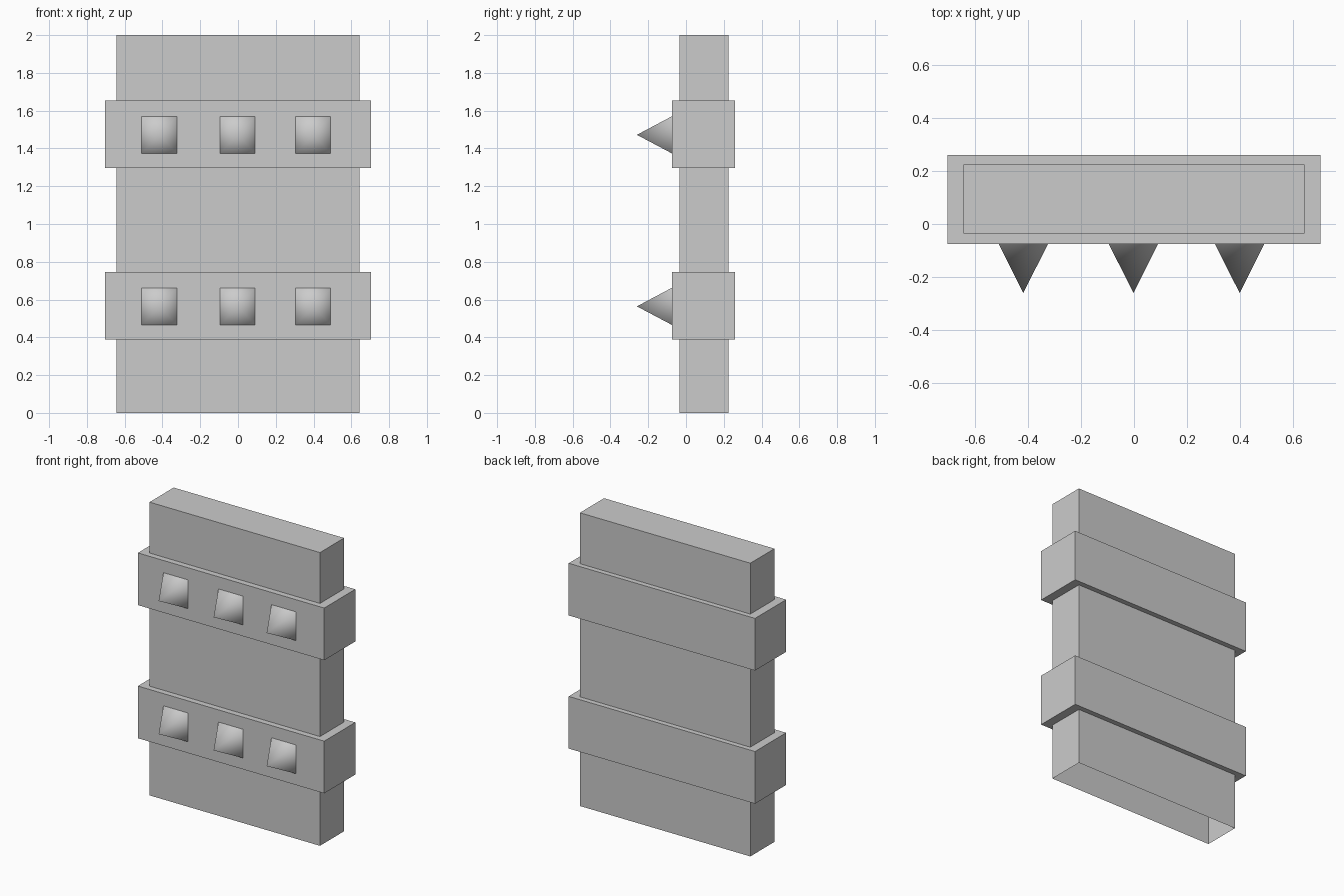
import bpy
import bmesh
from mathutils import Matrix, Vector

if "Cube" in bpy.data.objects:
    bpy.data.objects.remove(bpy.data.objects["Cube"], do_unlink=True)

grey = bpy.data.materials.new("plain_grey")
grey.use_nodes = True
GREY = (0.6, 0.6, 0.6, 1.0)
grey.diffuse_color = GREY
grey.node_tree.nodes["Principled BSDF"].inputs["Base Color"].default_value = GREY


def finish(name, bm, smooth=False):
    mesh = bpy.data.meshes.new(name)
    for face in bm.faces:
        face.smooth = smooth
    bm.to_mesh(mesh)
    bm.free()
    mesh.materials.append(grey)
    obj = bpy.data.objects.new(name, mesh)
    bpy.context.collection.objects.link(obj)
    return obj


def box(name, low, high, open_bottom=False):
    low, high = Vector(low), Vector(high)
    bm = bmesh.new()
    bmesh.ops.create_cube(bm, size=1)
    bmesh.ops.scale(bm, vec=high - low, verts=bm.verts)
    bmesh.ops.translate(bm, vec=(low + high) / 2, verts=bm.verts)
    if open_bottom:
        bm.normal_update()
        under = [f for f in bm.faces if f.normal.z < -0.5]
        bmesh.ops.delete(bm, geom=under, context="FACES_ONLY")
    return finish(name, bm)


def spike(name, x, z, base_y=-0.075, tip_y=-0.26, half_width=0.093, half_height=0.098):
    # Four-sided pyramid pointing forward, softly shaded, open at the base
    bm = bmesh.new()
    corners = [bm.verts.new((x + sx * half_width, base_y, z + sz * half_height))
               for sx, sz in ((-1, -1), (1, -1), (1, 1), (-1, 1))]
    tip = bm.verts.new((x, tip_y, z))
    for i in range(4):
        bm.faces.new((corners[i], corners[(i + 1) % 4], tip))
    return finish(name, bm, smooth=True)


# Upright slab, hollow underneath
box("slab", (-0.643, -0.035, 0), (0.643, 0.225, 2), open_bottom=True)

# Two wraparound bands, each with a row of spikes
for level, z in (("lower", 0.567), ("upper", 1.475)):
    box(level + "_band", (-0.703, -0.075, z - 0.178), (0.703, 0.26, z + 0.178))
    for side, x in (("right", -0.417), ("middle", -0.002), ("left", 0.398)):
        spike(f"{level}_{side}_spike", x, z - 0.003)
